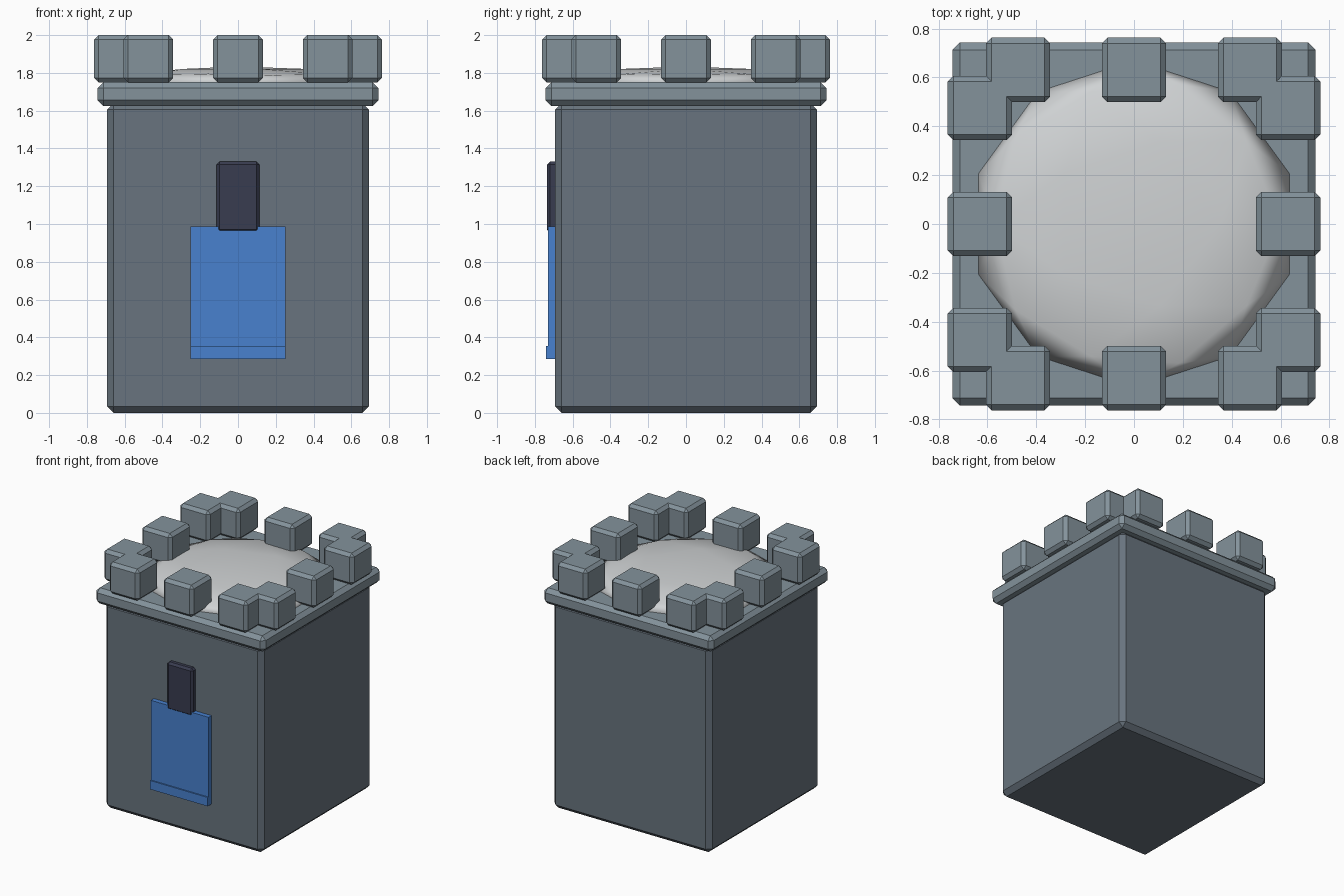
import bpy

cube = bpy.data.objects.get("Cube")
if cube:
    bpy.data.objects.remove(cube, do_unlink=True)


def material(name, rgb):
    m = bpy.data.materials.new(name)
    m.use_nodes = True
    colour = (*rgb, 1)
    m.diffuse_color = colour
    m.node_tree.nodes["Principled BSDF"].inputs["Base Color"].default_value = colour
    return m


dark_stone = material("dark stone", (0.14, 0.175, 0.21))
light_stone = material("light stone", (0.23, 0.29, 0.33))
pale_dome = material("pale dome", (0.63, 0.65, 0.66))
blue_cloth = material("blue cloth", (0.065, 0.22, 0.62))
dark_slit = material("dark slit", (0.04, 0.045, 0.08))


def box(name, centre, size, mat, bevel=0):
    """Box with optional flat chamfered edges."""
    bpy.ops.mesh.primitive_cube_add(size=1, location=centre)
    ob = bpy.context.object
    ob.name = name
    ob.scale = size
    bpy.ops.object.transform_apply(location=False, rotation=False, scale=True)
    ob.data.materials.append(mat)
    if bevel:
        mod = ob.modifiers.new("chamfer", "BEVEL")
        mod.width = bevel
        mod.segments = 1
    return ob


# Tower body and the ledge around its top
box("tower_body", (0, 0, 0.82), (1.386, 1.386, 1.64), dark_stone, 0.035)
box("top_ledge", (0, 0, 1.688), (1.486, 1.486, 0.125), light_stone, 0.03)

# Battlements: three per side, the end ones overlapping at the corners
edge, block = 0.631, (0.264, 0.264, 0.25)
for side in (-1, 1):
    for i in (-1, 0, 1):
        along = i * 0.475
        box("battlement", (along, side * edge, 1.875), block, light_stone, 0.024)
        box("battlement", (side * edge, along, 1.875), block, light_stone, 0.024)

# Shallow roof dome
bpy.ops.mesh.primitive_ico_sphere_add(subdivisions=2, radius=0.67, location=(0, 0, 1.75))
dome = bpy.context.object
dome.name = "roof_dome"
dome.scale.z = 0.125
bpy.ops.object.transform_apply(location=False, rotation=False, scale=True)
dome.data.materials.append(pale_dome)
bpy.ops.object.shade_smooth()

# Window slit, banner and the banner's bottom hem on the front
box("window_slit", (0, -0.695, 1.142), (0.226, 0.08, 0.376), dark_slit, 0.016)
box("banner", (0, -0.705, 0.637), (0.505, 0.05, 0.7), blue_cloth)
box("banner_hem", (0, -0.71, 0.32), (0.505, 0.06, 0.07), blue_cloth)
